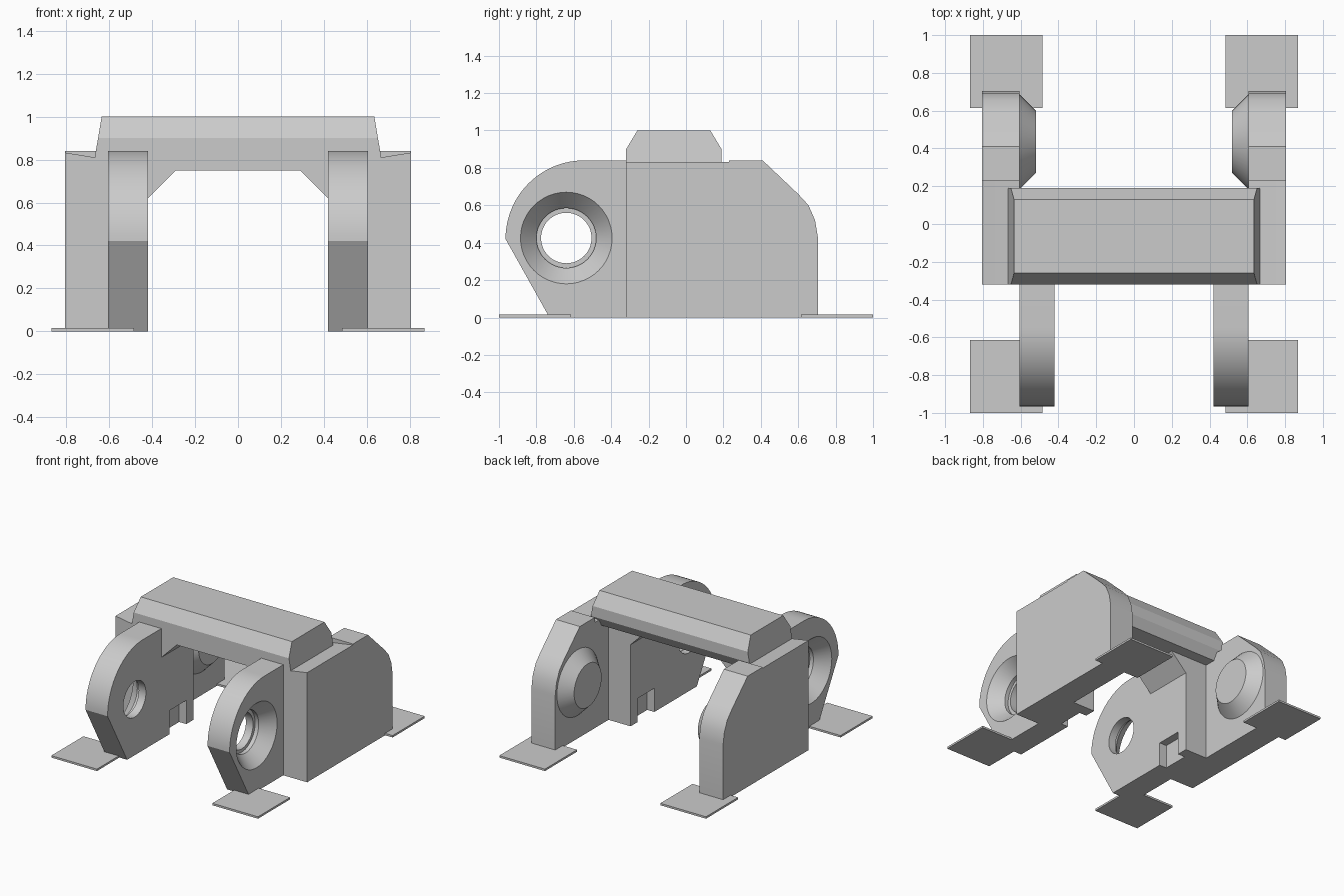
import bpy, bmesh, math
from mathutils import Vector

if "Cube" in bpy.data.objects:
    bpy.data.objects.remove(bpy.data.objects["Cube"], do_unlink=True)

grey = bpy.data.materials.new("plain grey")
grey.use_nodes = True
grey.diffuse_color = (0.6, 0.6, 0.6, 1)
grey.node_tree.nodes["Principled BSDF"].inputs["Base Color"].default_value = (0.6, 0.6, 0.6, 1)


def loft(name, rings):
    """Closed solid through rings with equal point counts."""
    bm = bmesh.new()
    loops = [[bm.verts.new(p) for p in ring] for ring in rings]
    n = len(loops[0])
    for a, b in zip(loops, loops[1:]):
        for i in range(n):
            j = (i + 1) % n
            bm.faces.new((a[i], a[j], b[j], b[i]))
    bm.faces.new(loops[0][::-1])
    bm.faces.new(loops[-1])
    bmesh.ops.recalc_face_normals(bm, faces=bm.faces)
    mesh = bpy.data.meshes.new(name)
    bm.to_mesh(mesh)
    bm.free()
    mesh.materials.append(grey)
    obj = bpy.data.objects.new(name, mesh)
    bpy.context.collection.objects.link(obj)
    return obj


def slab_x(name, outline, x0, x1):
    return loft(name, [[(x, y, z) for y, z in outline] for x in (x0, x1)])


def slab_y(name, outline, y0, y1):
    return loft(name, [[(x, y, z) for x, z in outline] for y in (y0, y1)])


def lathe_x(name, y, z, steps, sides=48):
    """Round part along x from (x, radius) steps."""
    turns = [2 * math.pi * i / sides for i in range(sides)]
    return loft(name, [[(x, y + r * math.cos(t), z + r * math.sin(t)) for t in turns]
                       for x, r in steps])


def box(name, x, y, z):
    return slab_x(name, [(y[0], z[0]), (y[1], z[0]), (y[1], z[1]), (y[0], z[1])], *x)


def arc(cy, cz, r, start, end, count):
    angles = [math.radians(start + (end - start) * i / count) for i in range(count + 1)]
    return [(cy + r * math.cos(a), cz + r * math.sin(a)) for a in angles]


def apply(obj, mod):
    bpy.context.view_layer.objects.active = obj
    bpy.ops.object.modifier_apply(modifier=mod.name)


def cut(obj, cutter):
    mod = obj.modifiers.new("cut", 'BOOLEAN')
    mod.operation = 'DIFFERENCE'
    mod.solver = 'EXACT'
    mod.object = cutter
    apply(obj, mod)
    bpy.data.objects.remove(cutter, do_unlink=True)


def finish(obj, mirrored=True):
    if mirrored:
        mod = obj.modifiers.new("mirror", 'MIRROR')
        mod.use_mirror_merge = False
        apply(obj, mod)
    bpy.ops.object.select_all(action='DESELECT')
    obj.select_set(True)
    bpy.context.view_layer.objects.active = obj
    bpy.ops.object.shade_smooth_by_angle(angle=math.radians(20))


# Outer side blocks with a rounded rear corner and a sloped seat for the bar
side = slab_x("side_block", [(-.32, 0), (.705, 0), (.705, .43), (.69, .52), (.655, .6),
                             (.6, .66), (.41, .84), (-.32, .84)], .605, .805)
cut(side, slab_y("seat_cutter", [(.59, .8), (.667, .81), (.82, .835), (.82, .9), (.59, .9)],
                 -.4, .23))
finish(side)

# Front lugs with a rounded nose, dished through hole and small foot notch
lug = slab_x("front_lug", [(.065, .84), *arc(-.545, .42, .42, 90, 180, 24),
                           (-.73, 0), (.065, 0)], .42, .605)
cut(lug, lathe_x("dish_cutter", -.64, .425,
                 [(.4, .135), (.48, .135), (.48, .16), (.51, .16), (.605, .245), (.63, .265)]))
cut(lug, box("notch_cutter", (.4, .48), (-.22, -.02), (-.05, .18)))
finish(lug)

# Conical bosses on the inner rear faces
finish(lathe_x("rear_boss", .435, .425, [(.62, .25), (.605, .25), (.52, .165)]))

# Thin foot plates at the four corners
for label, y in (("front", (-1, -.615)), ("rear", (.615, 1))):
    finish(box(label + "_foot_plate", (.485, .868), y, (0, .015)))

# Chamfered crossbar with leaning ends
bar_profile = [(-.26, 1), (.13, 1), (.19, .9), (.19, .82), (.15, .75), (-.32, .75), (-.32, .9)]
lean = .168
bar = loft("crossbar", [[Vector((s * (.635 + (1 - z) * lean), y, z)) for y, z in bar_profile]
                        for s in (-1, 1)])
finish(bar, mirrored=False)

# Gussets under the crossbar
finish(slab_y("bar_gusset", [(.29, .75), (.425, .615), (.425, .76), (.29, .76)], -.32, .065))
